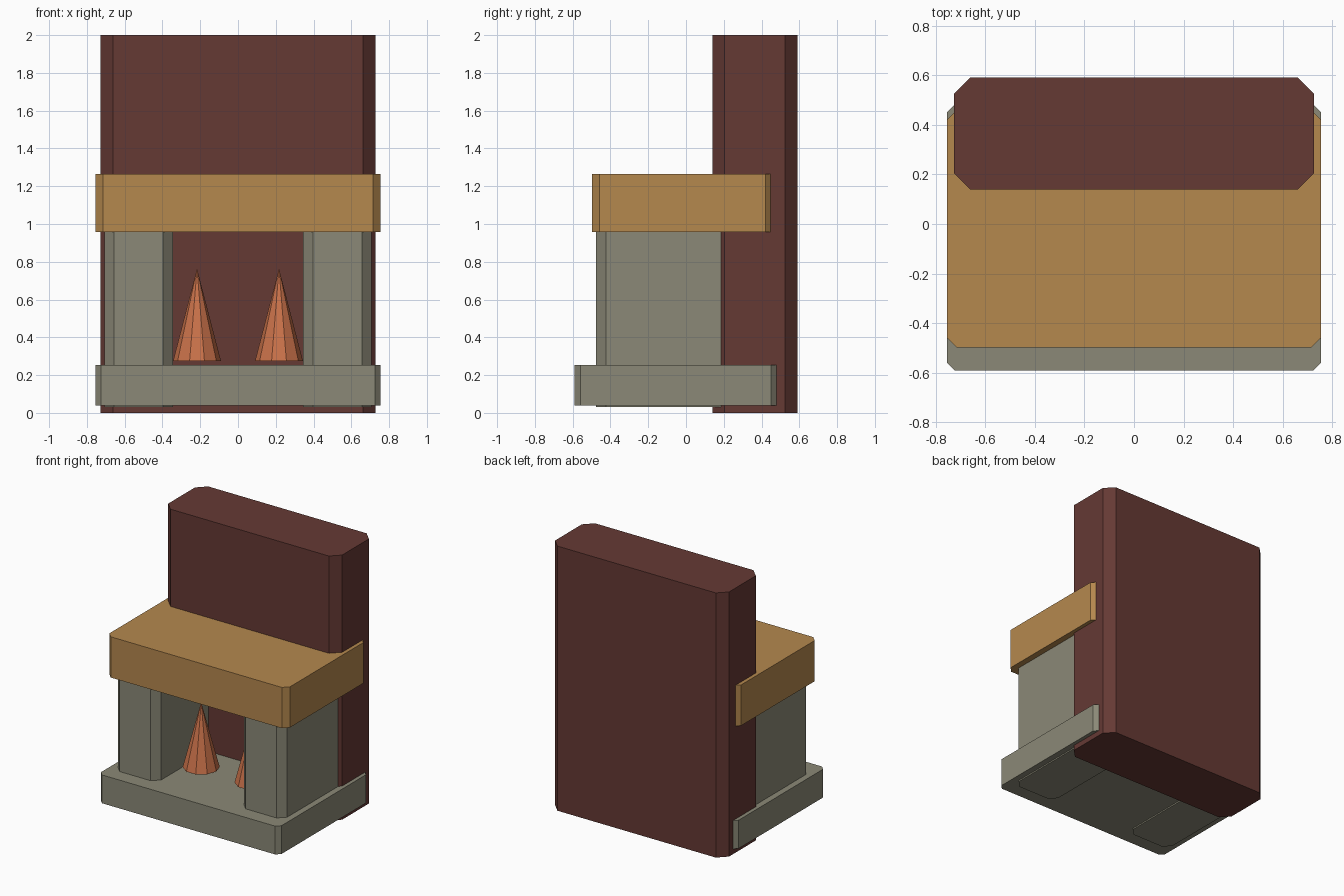
import bpy, bmesh, math
from mathutils import Matrix

if "Cube" in bpy.data.objects:
    bpy.data.objects.remove(bpy.data.objects["Cube"])


def material(name, rgb):
    m = bpy.data.materials.new(name)
    m.diffuse_color = (*rgb, 1.0)
    m.use_nodes = True
    m.node_tree.nodes["Principled BSDF"].inputs["Base Color"].default_value = m.diffuse_color
    return m


brick = material("dark brick", (0.130, 0.041, 0.034))
wood = material("warm wood", (0.462, 0.246, 0.076))
stone = material("grey stone", (0.258, 0.250, 0.184))
flame = material("flame orange", (0.590, 0.168, 0.068))


def add_object(name, bm, mat):
    mesh = bpy.data.meshes.new(name)
    bmesh.ops.recalc_face_normals(bm, faces=bm.faces)
    bm.to_mesh(mesh)
    bm.free()
    mesh.materials.append(mat)
    ob = bpy.data.objects.new(name, mesh)
    bpy.context.collection.objects.link(ob)
    return ob


def block(name, x, y, z, c, mat):
    """Box over the given ranges, with chamfered upright edges."""
    p = [(x[0] + c, y[0]), (x[1] - c, y[0]), (x[1], y[0] + c), (x[1], y[1] - c),
         (x[1] - c, y[1]), (x[0] + c, y[1]), (x[0], y[1] - c), (x[0], y[0] + c)]
    bm = bmesh.new()
    low = [bm.verts.new((a, b, z[0])) for a, b in p]
    high = [bm.verts.new((a, b, z[1])) for a, b in p]
    bm.faces.new(low[::-1])
    bm.faces.new(high)
    for i in range(8):
        j = (i + 1) % 8
        bm.faces.new((low[i], low[j], high[j], high[i]))
    return add_object(name, bm, mat)


def cone(name, x, y, z, r, h, mat):
    """Ten-sided flame with a flat side to the front."""
    bm = bmesh.new()
    bmesh.ops.create_cone(bm, cap_ends=True, segments=10, radius1=r, radius2=0.0, depth=h,
                          matrix=Matrix.Translation((x, y, z + h / 2))
                          @ Matrix.Rotation(math.radians(90), 4, 'Z'))
    bmesh.ops.remove_doubles(bm, verts=bm.verts, dist=1e-5)
    return add_object(name, bm, mat)


# Chimney, mantel shelf and hearth slab
block("chimney", (-0.727, 0.727), (0.14, 0.59), (0.0, 2.0), 0.065, brick)
block("mantel", (-0.755, 0.755), (-0.498, 0.46), (0.957, 1.265), 0.04, wood)
block("hearth", (-0.755, 0.755), (-0.59, 0.482), (0.04, 0.254), 0.031, stone)

# Mirrored pillars and flames
for side, s in (("left", -1), ("right", 1)):
    block(side + "_pillar", tuple(sorted((s * 0.345, s * 0.708))), (-0.476, 0.40),
          (0.03, 0.98), 0.052, stone)
    cone(side + "_flame", s * 0.217, -0.13, 0.274, 0.127, 0.49, flame)
